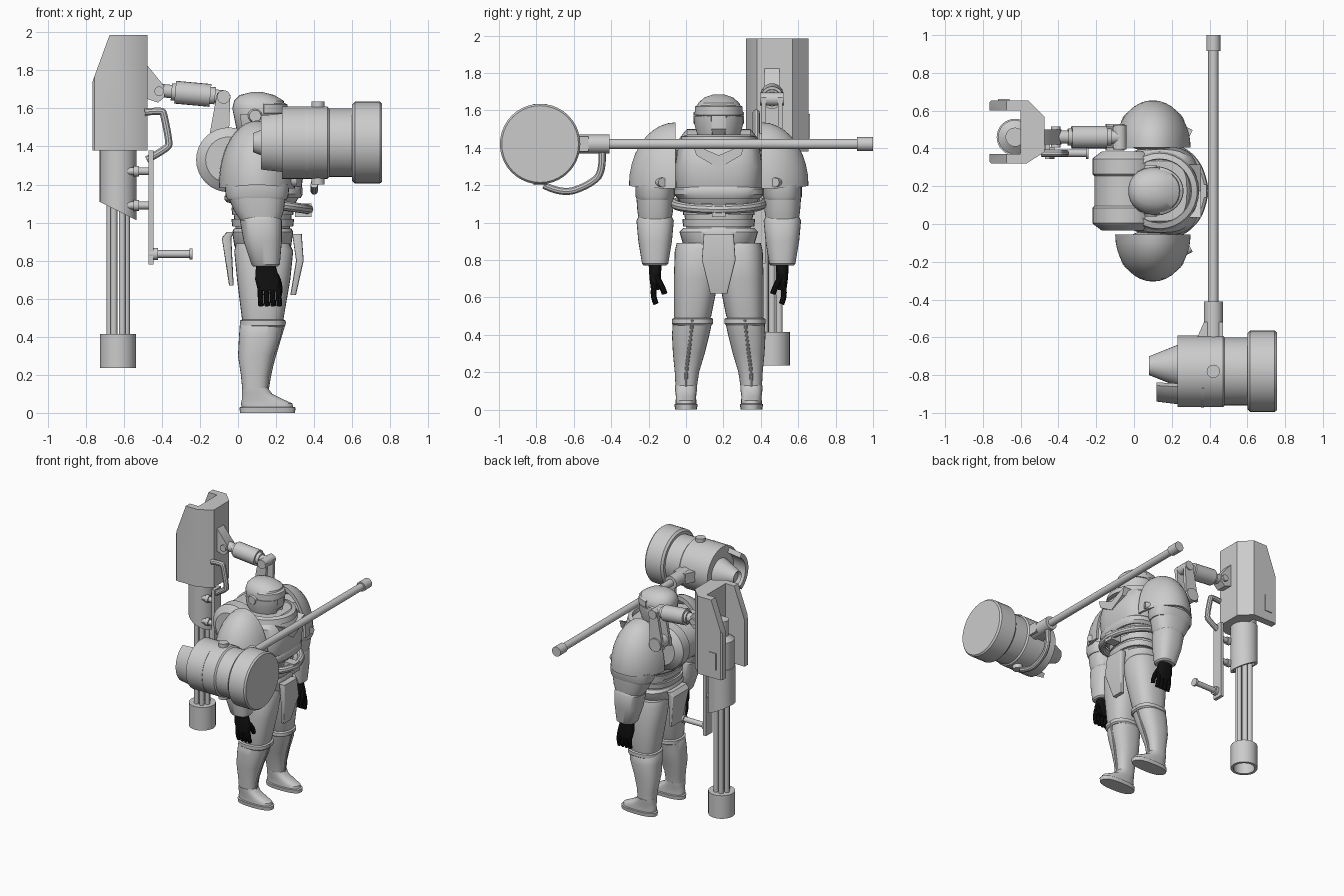
import bpy, bmesh, math
from mathutils import Vector

if "Cube" in bpy.data.objects:
    bpy.data.objects.remove(bpy.data.objects["Cube"], do_unlink=True)

MID = .175   # the figure's own centre line along y
GUN = (-.63, .46)


def material(name, value):
    m = bpy.data.materials.new(name)
    m.use_nodes = True
    colour = (value, value, value, 1)
    m.diffuse_color = colour
    m.node_tree.nodes["Principled BSDF"].inputs["Base Color"].default_value = colour
    return m


GREY = material("armour grey", .6)
BLACK = material("glove black", .006)


def finish(ob, mat, angle=35):
    ob.data.materials.clear()
    ob.data.materials.append(mat)
    bpy.ops.object.select_all(action='DESELECT')
    ob.select_set(True)
    bpy.context.view_layer.objects.active = ob
    if ob.type == 'CURVE':
        bpy.ops.object.convert(target='MESH')
    bpy.ops.object.shade_smooth_by_angle(angle=math.radians(angle))
    return bpy.context.view_layer.objects.active


def build(name, rings, ring_closed=True, loop=False, mat=GREY):
    """Skin a list of point rings, capping the ends unless they loop."""
    bm = bmesh.new()
    vs = [[bm.verts.new(p) for p in r] for r in rings]
    n = len(vs[0])
    for i in range(len(vs) - (not loop)):
        a, b = vs[i], vs[(i + 1) % len(vs)]
        for j in range(n - (not ring_closed)):
            k = (j + 1) % n
            bm.faces.new((a[j], a[k], b[k], b[j]))
    if not loop:
        bm.faces.new(vs[0])
        bm.faces.new(vs[-1])
    bmesh.ops.remove_doubles(bm, verts=bm.verts, dist=.0001)
    bmesh.ops.recalc_face_normals(bm, faces=bm.faces)
    me = bpy.data.meshes.new(name)
    bm.to_mesh(me)
    bm.free()
    ob = bpy.data.objects.new(name, me)
    bpy.context.collection.objects.link(ob)
    return finish(ob, mat)


def place(axis, a, b, h):
    return {'X': (h, a, b), 'Y': (a, h, b), 'Z': (a, b, h)}[axis]


def spin(name, profile, at, axis='Z', arc=None, squash=1, side=1, seg=32, hollow=False, mat=GREY):
    """Turn (radius, height) points round an axis; a hollow or part turn uses a closed profile."""
    at = Vector(at)

    def point(r, h, t):
        return at + Vector(place(axis, r * math.cos(t), r * squash * math.sin(t), h * side))
    if arc:
        lo, hi = map(math.radians, arc)
        return build(name, [[point(r, h, lo + (hi - lo) * i / seg) for r, h in profile]
                            for i in range(seg + 1)], mat=mat)
    turn = [math.tau * i / seg for i in range(seg)]
    return build(name, [[point(r, h, t) for t in turn] for r, h in profile], loop=hollow, mat=mat)


def rod(name, a, b, r, seg=20, mat=GREY):
    """Straight cylinder between two points."""
    a, b = Vector(a), Vector(b)
    q = (b - a).to_track_quat('Z', 'Y')
    ring = [q @ Vector((r * math.cos(math.tau * i / seg), r * math.sin(math.tau * i / seg), 0))
            for i in range(seg)]
    return build(name, [[a + p for p in ring], [b + p for p in ring]], mat=mat)


def loft(name, y, rings, power=2.5, seg=32, mat=GREY):
    """Stack rounded sections given as z, centre x, offset y, half depth, half width."""
    def bend(v):
        return math.copysign(abs(v) ** (2 / power), v)
    turn = [math.tau * i / seg for i in range(seg)]
    return build(name, [[(cx + rx * bend(math.cos(t)), y + dy + ry * bend(math.sin(t)), z)
                         for t in turn] for z, cx, dy, rx, ry in rings], mat=mat)


def prism(name, outline, axis, lo, hi, mat=GREY):
    return build(name, [[place(axis, a, b, h) for a, b in outline] for h in (lo, hi)], mat=mat)


def box(name, x, y, z, mat=GREY):
    return prism(name, [(x[0], y[0]), (x[1], y[0]), (x[1], y[1]), (x[0], y[1])], 'Z', *z, mat=mat)


def tube(name, points, r, cyclic=False, mat=GREY):
    cu = bpy.data.curves.new(name, 'CURVE')
    cu.dimensions = '3D'
    cu.bevel_depth, cu.bevel_resolution, cu.use_fill_caps = r, 3, True
    sp = cu.splines.new('NURBS')
    sp.points.add(len(points) - 1)
    for p, co in zip(sp.points, points):
        p.co = (*co, 1)
    sp.order_u, sp.use_endpoint_u, sp.use_cyclic_u = 3, True, cyclic
    ob = bpy.data.objects.new(name, cu)
    bpy.context.collection.objects.link(ob)
    return finish(ob, mat)


def slice_off(ob, point, normal):
    """Cut away everything on the normal's side and close the cut."""
    bm = bmesh.new()
    bm.from_mesh(ob.data)
    cut = bmesh.ops.bisect_plane(bm, geom=bm.verts[:] + bm.edges[:] + bm.faces[:],
                                 plane_co=point, plane_no=normal, clear_outer=True)
    edges = [e for e in cut['geom_cut'] if isinstance(e, bmesh.types.BMEdge)]
    bmesh.ops.triangle_fill(bm, edges=edges, use_beauty=True)
    bmesh.ops.recalc_face_normals(bm, faces=bm.faces)
    bm.to_mesh(ob.data)
    bm.free()
    finish(ob, GREY)


# Torso and pelvis
loft("pelvis", MID, [(.8, .13, 0, .1, .1), (.88, .13, 0, .15, .19), (.95, .13, 0, .16, .21), (.97, .13, 0, .15, .19)])
loft("abdomen", MID, [(.95, .13, 0, .14, .17), (1.02, .13, 0, .15, .18), (1.12, .13, 0, .16, .2)])
for z in (.98, 1.04):
    loft("abdomen_band", MID, [(z, .13, 0, .16, .19), (z + .04, .13, 0, .165, .195)])
loft("chest", MID, [(1.1, .13, 0, .17, .2), (1.15, .14, 0, .19, .23), (1.3, .145, 0, .205, .235),
                    (1.4, .14, 0, .19, .22), (1.46, .13, 0, .15, .16)], power=3)
loft("chest_rim", MID, [(1.13, .14, 0, .19, .22), (1.15, .14, 0, .2, .24), (1.18, .14, 0, .2, .24), (1.2, .14, 0, .19, .22)], power=3)
prism("chest_chevron", [(MID - .14, 1.42), (MID - .12, 1.36), (MID, 1.29), (MID + .12, 1.36),
                        (MID + .14, 1.42), (MID, 1.36)], 'X', .25, .355)
spin("collar", [(.16, 1.42), (.21, 1.42), (.2, 1.46), (.17, 1.47)], (.135, MID, 0), hollow=True)
tube("waist_hose", [(.16 + .21 * math.cos(t), MID + .235 * math.sin(t), 1.1 - .03 * math.cos(t))
                    for t in (math.tau * i / 16 for i in range(16))], .026, cyclic=True)
box("buckle", (.3, .385), (MID - .035, MID + .035), (1.03, 1.1))
loft("front_skirt_plate", MID, [(.62, .29, 0, .015, .045), (.8, .325, 0, .02, .09), (.94, .31, 0, .025, .08)], power=8)
loft("back_skirt_plate", MID, [(.67, -.035, 0, .012, .07), (.92, -.06, 0, .025, .1), (.95, -.04, 0, .02, .1)], power=8)

# Backpack drum
spin("backpack_drum", [(.12, -.21), (.16, -.18), (.16, .18), (.12, .21)], (-.05, MID, 1.33), 'Y')
for d in (-.13, .13):
    spin("backpack_band", [(.16, d - .05), (.17, d - .04), (.17, d + .04), (.16, d + .05)], (-.05, MID, 1.33), 'Y')

# Helmet
spin("neck", [(.1, 1.4), (.09, 1.5)], (.11, MID, 0))
loft("helmet", MID, [(1.45, .11, 0, .1, .08), (1.5, .12, 0, .13, .11), (1.6, .11, 0, .14, .125), (1.64, .11, 0, .13, .11),
                     (1.67, .1, 0, .09, .075), (1.685, .1, 0, .03, .03)], power=2.2)
head = (.11, MID, 0)
spin("helmet_brow", [(.13, 1.57), (.152, 1.575), (.15, 1.62), (.13, 1.63)], head, arc=(-80, 80), squash=.86)
for s in (-1, 1):
    spin("cheek_guard", [(.09, 1.45), (.125, 1.45), (.148, 1.52), (.15, 1.57), (.11, 1.57)], head,
         arc=(s * 18, s * 130), squash=.87)
    spin("ear_cap", [(.04, 0), (.03, .02)], (.09, MID + s * .115, 1.56), 'Y', side=s)

# Arms and legs, one side at a time
for s in (-1, 1):
    y = MID + s * .34
    # Pauldron: half-dome shell
    steps = [math.radians(a) for a in range(0, 91, 10)]
    dome = [(.2 * math.cos(a), .25 * math.sin(a)) for a in steps]
    inner = [(.18 * math.cos(a), .23 * math.sin(a)) for a in reversed(steps)]
    spin("pauldron", dome + inner, (.1, MID + s * .23, 1.2), 'Y', arc=(-3, 183), squash=1.68, side=s)
    loft("shoulder_core", y, [(1.12, .1, 0, .14, .085), (1.3, .1, -s * .03, .15, .1), (1.42, .1, -s * .05, .1, .06)])
    rod("pauldron_bolt", (.2, y + s * .01, 1.215), (.3, y - s * .04, 1.215), .025)
    loft("upper_arm_band", y, [(1.12, .1, 0, .155, .095), (1.14, .1, 0, .165, .105), (1.2, .1, 0, .17, .105)])
    loft("upper_arm", y, [(1, .12, 0, .1, .085), (1.06, .11, 0, .13, .095), (1.13, .1, 0, .15, .1)])
    loft("forearm", y, [(.77, .145, 0, .065, .06), (.78, .145, 0, .075, .07), (.9, .13, 0, .1, .09),
                        (1.01, .12, 0, .11, .1), (1.03, .12, 0, .1, .09)])
    # Gloves
    loft("palm", y, [(.64, .16, 0, .055, .022), (.7, .155, 0, .065, .03), (.78, .145, 0, .05, .035)], mat=BLACK)
    for i in range(4):
        x = .115 + .032 * i
        tube("finger", [(x, y, .68), (x + .003, y + s * .02, .62), (x + .006, y - s * .005, .565)], .015, mat=BLACK)
    tube("thumb", [(.2, y, .72), (.225, y - s * .035, .67), (.215, y - s * .05, .62)], .016, mat=BLACK)

    # Leg: offsets lean the limb inwards as it rises
    y = MID + s * .175
    loft("thigh", y, [(.46, .13, -s * .03, .1, .085), (.5, .13, -s * .035, .11, .1), (.7, .135, -s * .055, .14, .12),
                      (.85, .135, -s * .07, .155, .13), (.89, .13, -s * .07, .14, .12)])
    loft("shin_guard", y, [(.1, .09, 0, .065, .055), (.2, .09, -s * .005, .075, .065), (.3, .095, -s * .015, .095, .085),
                           (.4, .115, -s * .025, .11, .1), (.47, .125, -s * .035, .115, .105), (.49, .125, -s * .035, .1, .09)])
    loft("knee_rim", y, [(.45, .13, -s * .035, .11, .1), (.46, .13, -s * .035, .12, .11), (.485, .13, -s * .035, .12, .11),
                         (.49, .13, -s * .035, .11, .1)])
    tube("shin_ridge", [(.153, y, .12), (.165, y, .2), (.19, y - s * .015, .3), (.245, y - s * .035, .48)], .009)
    loft("boot", y, [(.03, .155, 0, .135, .055), (.05, .15, 0, .135, .055), (.07, .13, 0, .11, .054),
                     (.1, .1, 0, .08, .058), (.13, .09, 0, .068, .06)])
    loft("boot_sole", y, [(0, .155, 0, .145, .058), (.028, .155, 0, .147, .062), (.032, .155, 0, .14, .056)])

# Hammer: shaft along y, head along x
grip = (.42, 0, 1.42)
hub = (0, -.78, 1.42)
spin("hammer_shaft", [(.027, -.6), (.027, 1)], grip, 'Y')
spin("shaft_end_cap", [(.037, .915), (.037, 1)], grip, 'Y')
spin("shaft_socket", [(.05, -.62), (.05, -.41)], grip, 'Y')
spin("hammer_body", [(.16, .23), (.19, .23), (.19, .47), (.18, .48), (.18, .6)], hub, 'X', seg=40)
spin("hammer_face", [(.2, .6), (.215, .615), (.215, .745), (.205, .757)], hub, 'X', seg=40)
spin("hammer_nose", [(.035, .1), (.05, .08), (.11, .23)], (0, -.75, 1.42), 'X')
spin("hammer_shroud", [(.125, .12), (.16, .12), (.192, .37), (.15, .37)], hub, 'X', arc=(118, 242))
rod("hammer_pin", (.42, -.78, 1.2), (.42, -.78, 1.635), .035)
tube("hammer_guard", [(.4, -.76, 1.2), (.4, -.66, 1.15), (.4, -.52, 1.2), (.42, -.44, 1.27), (.42, -.45, 1.4)], .02)
prism("socket_gusset", [(.37, -.52), (.47, -.52), (.47, -.61), (.33, -.61)], 'Z', 1.38, 1.46)

# Rotary gun: open-backed casing, sleeve, barrels and muzzle
casing = prism("gun_casing", [(-.765, .33), (-.755, .32), (-.57, .32), (-.475, .38), (-.475, .57), (-.56, .655),
                              (-.755, .655), (-.765, .645), (-.765, .6), (-.6, .6), (-.6, .37), (-.765, .37)], 'Z', 1.38, 1.985)
slice_off(casing, (-.765, 0, 1.74), (-.245, 0, .09))
spin("gun_core", [(.09, 1.37), (.09, 1.6), (.05, 1.63), (.05, 1.75)], (*GUN, 0))
box("casing_slot_frame", (-.72, -.66), (.655, .662), (1.45, 1.58))
sleeve = spin("barrel_sleeve", [(.097, .95), (.097, 1.39), (.075, 1.39), (.075, .95)], (*GUN, 0), hollow=True)
slice_off(sleeve, (-.63, 0, 1.06), (-.1, 0, -.2))
for i in range(6):
    t = math.tau * i / 6
    x, y = GUN[0] + .044 * math.cos(t), GUN[1] + .044 * math.sin(t)
    rod("barrel", (x, y, .36), (x, y, 1.4), .018, seg=12)
spin("muzzle", [(.095, .235), (.095, .415), (.03, .415), (.03, .37), (.075, .37), (.075, .235)], (*GUN, 0), hollow=True)

# Gun arm from casing to shoulder
y = GUN[1]
prism("casing_bracket", [(-.48, 1.83), (-.39, 1.72), (-.385, 1.66), (-.42, 1.63), (-.48, 1.65)], 'Y', y - .04, y + .04)
rod("elbow_pin", (-.415, y - .055, 1.69), (-.415, y + .055, 1.69), .025)
rod("arm_rod", (-.415, y, 1.695), (-.075, y, 1.66), .035)
rod("arm_cylinder", (-.33, y, 1.685), (-.145, y, 1.668), .06)
rod("arm_collar", (-.35, y, 1.687), (-.12, y, 1.666), .045)
rod("shoulder_pin", (-.075, y - .065, 1.66), (-.075, y + .065, 1.66), .035)
for d in (-.045, .045):
    prism("arm_link", [(-.11, 1.68), (-.075, 1.695), (-.04, 1.67), (-.05, 1.4), (-.16, 1.4), (-.15, 1.46)],
          'Y', y + d - .012, y + d + .012)
rod("link_base", (-.1, y - .07, 1.43), (-.1, y + .07, 1.43), .05)

# Gun grips
y = .375
tube("carry_handle", [(-.49, y, 1.58), (-.4, y, 1.59), (-.39, y, 1.57), (-.36, y, 1.42), (-.37, y, 1.39), (-.48, y, 1.33)], .02)
box("grip_rail", (-.47, -.445), (y - .03, y + .05), (.78, 1.38))
for z in (1.09, 1.27):
    rod("rail_hinge", (-.58, y + .02, z), (-.45, y + .02, z), .02)
    rod("hinge_collar", (-.55, y + .02, z), (-.52, y + .02, z), .028)
rod("lower_grip", (-.47, y, .835), (-.24, y, .835), .02)
rod("grip_mount", (-.47, y, .835), (-.42, y, .835), .032)
rod("grip_end", (-.255, y, .835), (-.24, y, .835), .03)
